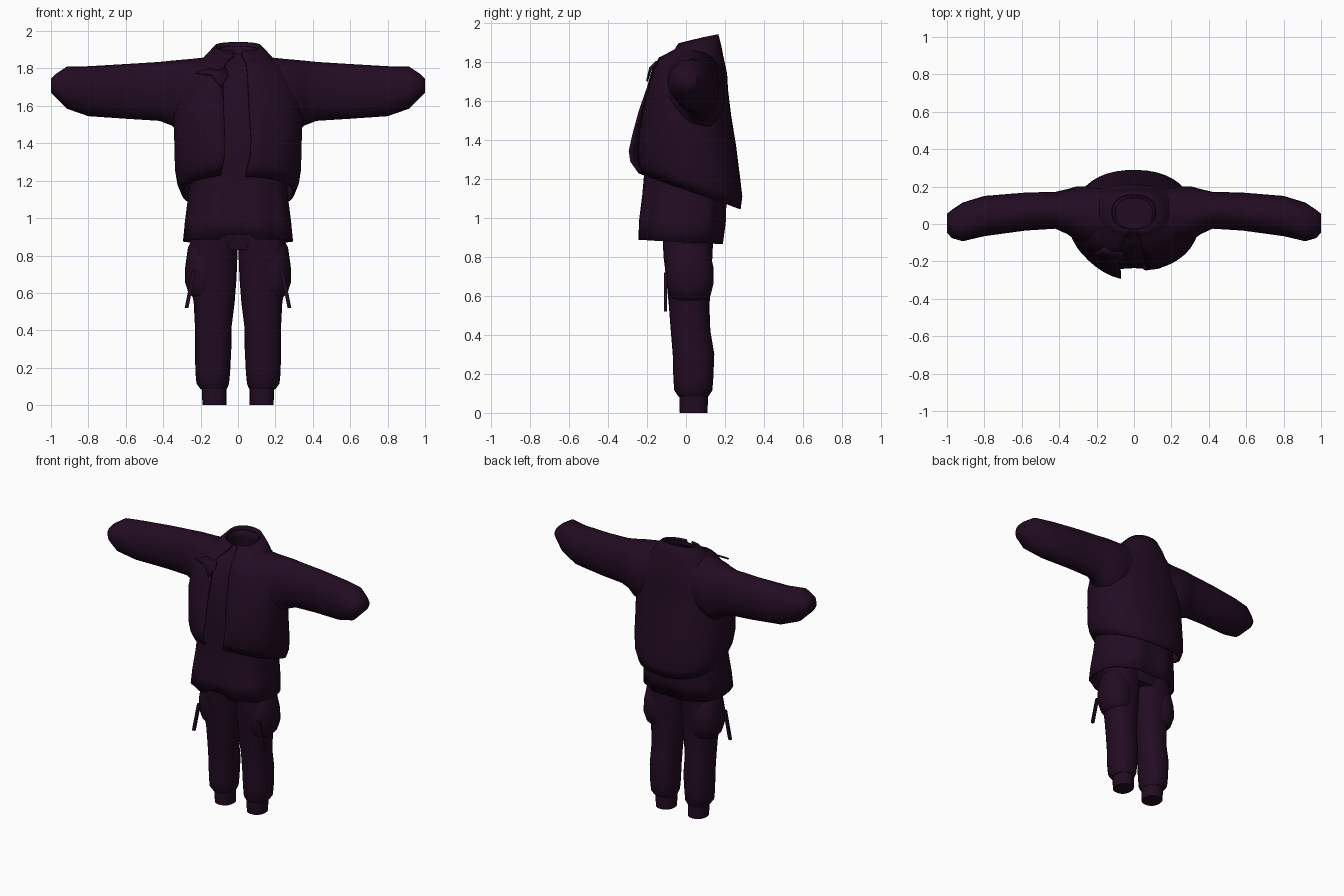
import bpy, bmesh, math

cube = bpy.data.objects.get("Cube")
if cube:
    bpy.data.objects.remove(cube, do_unlink=True)

COLOR = (0.016, 0.0035, 0.016, 1)
cloth = bpy.data.materials.new("dark plum cloth")
cloth.use_nodes = True
cloth.diffuse_color = COLOR
bsdf = cloth.node_tree.nodes["Principled BSDF"]
bsdf.inputs["Base Color"].default_value = COLOR
bsdf.inputs["Roughness"].default_value = 0.9


def finish(name, bm, thick=0, angle=50):
    bmesh.ops.recalc_face_normals(bm, faces=bm.faces)
    mesh = bpy.data.meshes.new(name)
    bm.to_mesh(mesh)
    bm.free()
    mesh.materials.append(cloth)
    obj = bpy.data.objects.new(name, mesh)
    bpy.context.collection.objects.link(obj)
    if thick:
        mod = obj.modifiers.new("thickness", "SOLIDIFY")
        mod.thickness, mod.offset = thick, 0
    bpy.ops.object.select_all(action="DESELECT")
    obj.select_set(True)
    bpy.context.view_layer.objects.active = obj
    bpy.ops.object.shade_smooth_by_angle(angle=math.radians(angle))


def loft(name, rings, closed=True, caps=(False, False), thick=0, angle=50):
    """Skin a list of equally long point rings."""
    bm = bmesh.new()
    rows = [[bm.verts.new(p) for p in ring] for ring in rings]
    n = len(rows[0])
    for a, b in zip(rows, rows[1:]):
        for i in range(n if closed else n - 1):
            j = (i + 1) % n
            bm.faces.new((a[i], a[j], b[j], b[i]))
    for use, row in zip(caps, (rows[0], rows[-1])):
        if use:
            bm.faces.new(row)
    finish(name, bm, thick, angle)


def power(v, e):
    return math.copysign(abs(v) ** e, v)


def oval(t, rx, front, back, e=0.88):
    """Point on a rounded oval, t = 0 at the front and turning to +x."""
    mid, ry = (front + back) / 2, (back - front) / 2
    return rx * power(math.sin(t), e), mid - ry * power(math.cos(t), e)


def turn(n):
    return [math.tau * i / n for i in range(n)]


# Jacket shell: height, half width, front, back, tilt, front flare, opening edges
jacket = [
    (1.145, .295, -.22, .275, .36, .03, .04, .09),
    (1.20, .320, -.24, .283, .32, .05, .05, .08),
    (1.27, .332, -.245, .272, .25, .05, .065, .07),
    (1.40, .335, -.24, .25, .10, .035, .07, .07),
    (1.54, .340, -.22, .225, .05, .02, .06, .075),
    (1.66, .325, -.19, .21, .03, .01, .055, .08),
    (1.75, .285, -.165, .205, .05, .01, .05, .08),
    (1.805, .245, -.13, .195, .10, .01, .045, .07),
    (1.84, .195, -.085, .185, .05, 0, .035, .05),
    (1.865, .165, -.055, .175, -.10, 0, .025, .03),
    (1.90, .120, -.035, .16, -.25, 0, .02, .02),
]
rings = []
for z, rx, front, back, tilt, flare, left, right in jacket:
    start = math.asin((left / rx) ** (1 / .88))
    end = math.tau - math.asin((right / rx) ** (1 / .88))
    ring = []
    for i in range(41):
        t = start + (end - start) * i / 40
        x, y = oval(t, rx, front, back)
        if x < 0:
            y -= flare * max(0, math.cos(t)) ** 5
        ring.append((x, y, z - tilt * y))
    rings.append(ring)
loft("jacket", rings, closed=False, thick=.012)

# Folded lapel on the right front edge
bm = bmesh.new()
lapel = [(-.06, -.15, 1.80), (-.05, -.185, 1.765), (-.09, -.20, 1.70),
         (-.145, -.18, 1.765), (-.225, -.16, 1.775), (-.15, -.12, 1.80)]
bm.faces.new([bm.verts.new(p) for p in lapel])
finish("lapel", bm, thick=.012)

# Shirt under the jacket: height, half width, front, back, tilt
shirt = [(.875, .29, -.24, .185, .05), (.98, .28, -.237, .20, .03),
         (1.12, .262, -.22, .205, 0), (1.25, .255, -.21, .20, 0),
         (1.45, .27, -.215, .19, 0), (1.65, .27, -.175, .18, 0),
         (1.75, .22, -.14, .165, .1), (1.80, .15, -.085, .15, .1),
         (1.85, .12, -.045, .145, -.1), (1.885, .10, -.025, .14, -.25)]
rings = []
for k, (z, rx, front, back, tilt) in enumerate(shirt):
    ring = []
    for t in turn(48):
        x, y = oval(t, rx, front, back, .8)
        fold = .008 * math.cos(9 * t) if k < 3 else 0
        notch = .025 if k == 0 and y < 0 and -.07 < x < .09 else 0
        ring.append((x, y + fold, z - tilt * y + notch))
    rings.append(ring)
loft("shirt", rings, thick=.008)

# Trouser seat, hidden under the shirt
seat = [(.83, .235, -.09, .125), (.93, .25, -.12, .15),
        (1.08, .24, -.13, .16), (1.20, .21, -.11, .15)]
loft("trouser_seat", [[(*oval(t, rx, f, b), z) for t in turn(32)]
                      for z, rx, f, b in seat], caps=(True, True))

# Sleeve stations: distance, front, back, bottom, top
sleeve = [(.15, -.11, .19, 1.50, 1.862), (.24, -.115, .20, 1.44, 1.852),
          (.31, -.09, .20, 1.45, 1.846), (.355, -.055, .187, 1.495, 1.842),
          (.42, -.025, .172, 1.52, 1.835), (.58, -.035, .168, 1.53, 1.825),
          (.80, -.065, .15, 1.545, 1.812), (.915, -.092, .115, 1.585, 1.81),
          (.975, -.075, .075, 1.645, 1.77), (1.0, -.045, .055, 1.67, 1.745)]
# Leg stations: height, inner, outer, front, back
leg = [(.90, .002, .25, -.12, .14), (.80, .003, .265, -.115, .135),
       (.68, .008, .262, -.10, .13), (.55, .018, .237, -.088, .12),
       (.42, .034, .23, -.078, .125), (.30, .036, .23, -.068, .145),
       (.18, .042, .228, -.065, .14), (.115, .048, .222, -.06, .135),
       (.085, .06, .20, -.04, .115)]
cuff = [(.10, .062, .195, -.035, .112), (.05, .062, .192, -.034, .112),
        (0, .062, .19, -.032, .11)]
# Cargo pocket stations: height, outer reach, front, back
pocket = [(.88, .25, -.07, .09), (.84, .268, -.095, .12), (.74, .282, -.108, .142),
          (.66, .284, -.10, .14), (.60, .265, -.085, .125), (.57, .235, -.06, .09)]


def leg_rings(stations, side):
    result = []
    for z, inner, outer, front, back in stations:
        mid, half = (inner + outer) / 2, (outer - inner) / 2
        ring = []
        for t in turn(24):
            x, y = oval(t, half, front, back)
            ring.append((side * (mid + x), y, z))
        result.append(ring)
    return result


for side, word in ((1, "left"), (-1, "right")):
    rings = []
    for x, front, back, low, high in sleeve:
        ring = []
        for t in turn(24):
            dz, y = oval(t, (high - low) / 2, front, back, .95)
            ring.append((side * x, y, (high + low) / 2 + dz))
        rings.append(ring)
    loft(word + "_sleeve", rings, caps=(True, True))
    loft(word + "_trouser_leg", leg_rings(leg, side), caps=(True, True))
    loft(word + "_ankle_cuff", leg_rings(cuff, side), caps=(False, True))
    bulge = [(z, .09, outer, f, b) for z, outer, f, b in pocket]
    loft(word + "_cargo_pocket", leg_rings(bulge, side), caps=(True, True), angle=70)

    # Hanging strap at the front of the pocket
    strap = [(.72, .235), (.62, .255), (.52, .275)]
    rings = [[(side * (x + dx), -.105 + dy, z) for dx, dy in
              ((-.01, -.008), (.01, -.008), (.01, .008), (-.01, .008))]
             for z, x in strap]
    loft(word + "_strap", rings, caps=(True, True), angle=30)
